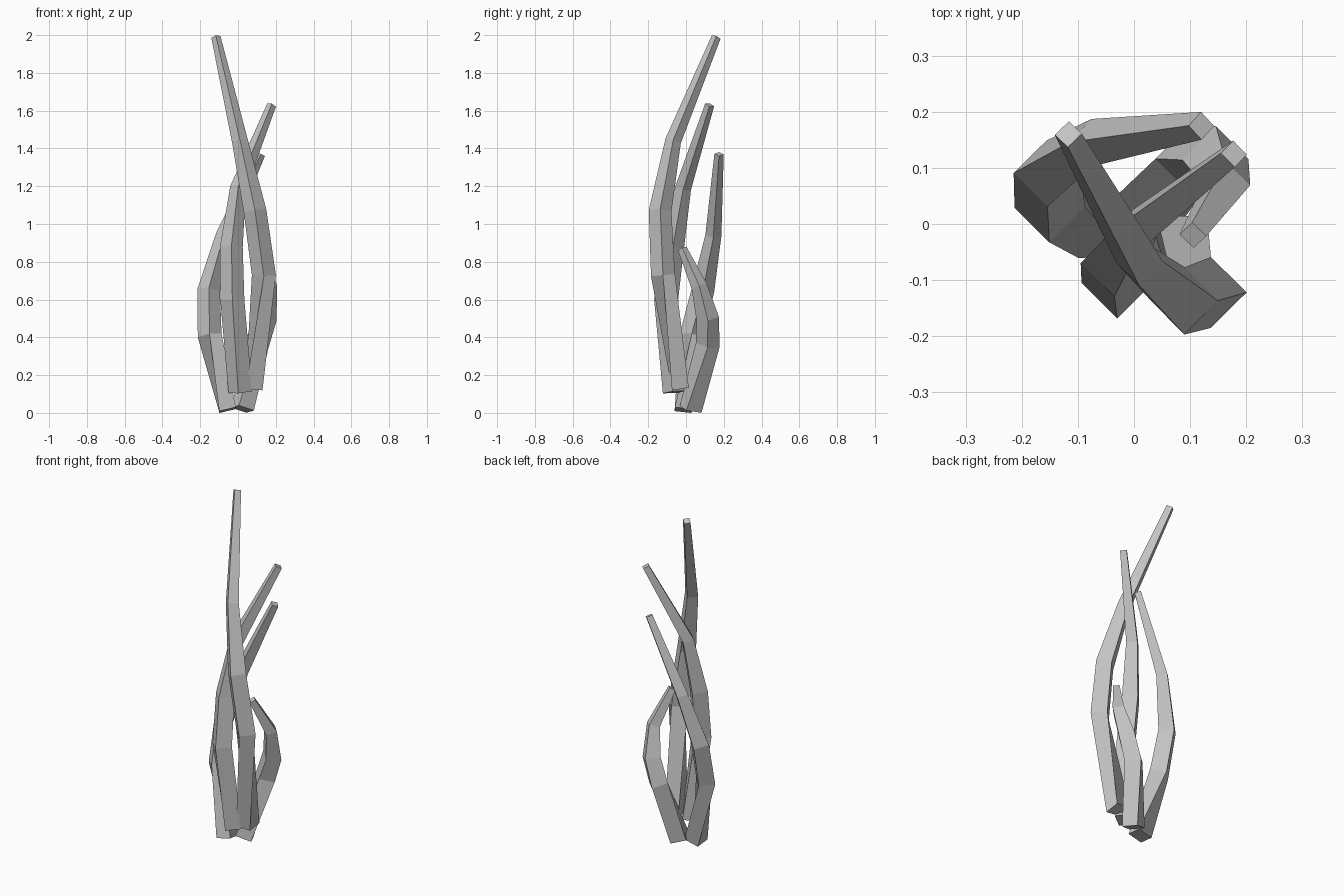
import bpy, bmesh, math
from mathutils import Vector

if "Cube" in bpy.data.objects:
    bpy.data.objects.remove(bpy.data.objects["Cube"], do_unlink=True)

# Single flat grey
grey = bpy.data.materials.new("stone_grey")
grey.use_nodes = True
colour = (0.55, 0.55, 0.55, 1)
grey.diffuse_color = colour
grey.node_tree.nodes["Principled BSDF"].inputs["Base Color"].default_value = colour


def blade(name, path, widths, yaws):
    """Square tapered bar swept along a bent path, each ring square to the path."""
    points = [Vector(p) for p in path]
    bm = bmesh.new()
    rings = []
    for i, (centre, width, yaw) in enumerate(zip(points, widths, yaws)):
        before, after = points[max(i - 1, 0)], points[min(i + 1, len(points) - 1)]
        tilt = Vector((0, 0, 1)).rotation_difference(after - before)
        ring = []
        for k in range(4):
            a = math.radians(yaw + 45 + 90 * k)
            corner = Vector((math.cos(a), math.sin(a), 0)) * width / math.sqrt(2)
            ring.append(bm.verts.new(centre + tilt @ corner))
        rings.append(ring)
    for low, high in zip(rings, rings[1:]):
        for k in range(4):
            n = (k + 1) % 4
            bm.faces.new((low[k], low[n], high[n], high[k]))
    bm.faces.new(reversed(rings[0]))
    bm.faces.new(rings[-1])
    bmesh.ops.recalc_face_normals(bm, faces=bm.faces)
    mesh = bpy.data.meshes.new(name)
    bm.to_mesh(mesh)
    bm.free()
    mesh.materials.append(grey)
    bpy.context.collection.objects.link(bpy.data.objects.new(name, mesh))


taper = (0.09, 0.09, 0.085, 0.06, 0.035)

# Four blades twisting round each other, tallest first
blade("tall_blade",
      [(0.085, -0.03, 0.13), (0.137, -0.122, 0.73), (0.09, -0.137, 1.07),
       (0.01, -0.068, 1.44), (-0.117, 0.16, 1.99)],
      taper, (0, 45, 45, 45, 45))
blade("front_blade",
      [(0.012, -0.06, 0.11), (-0.03, -0.105, 0.6), (-0.035, -0.07, 0.88),
       (0.0, -0.015, 1.19), (0.178, 0.125, 1.63)],
      taper, (35, 45, 45, 45, 45))
blade("right_blade",
      [(-0.055, -0.015, 0.015), (-0.15, 0.03, 0.41), (-0.155, 0.09, 0.65),
       (-0.075, 0.145, 0.94), (0.12, 0.175, 1.37)],
      taper, (0, 45, 45, 45, 45))
blade("short_back_blade",
      [(0.025, 0.025, 0.02), (0.1, 0.115, 0.36), (0.145, 0.115, 0.5),
       (0.165, 0.07, 0.67), (0.105, -0.02, 0.87)],
      taper, (25, 45, 45, 45, 45))
